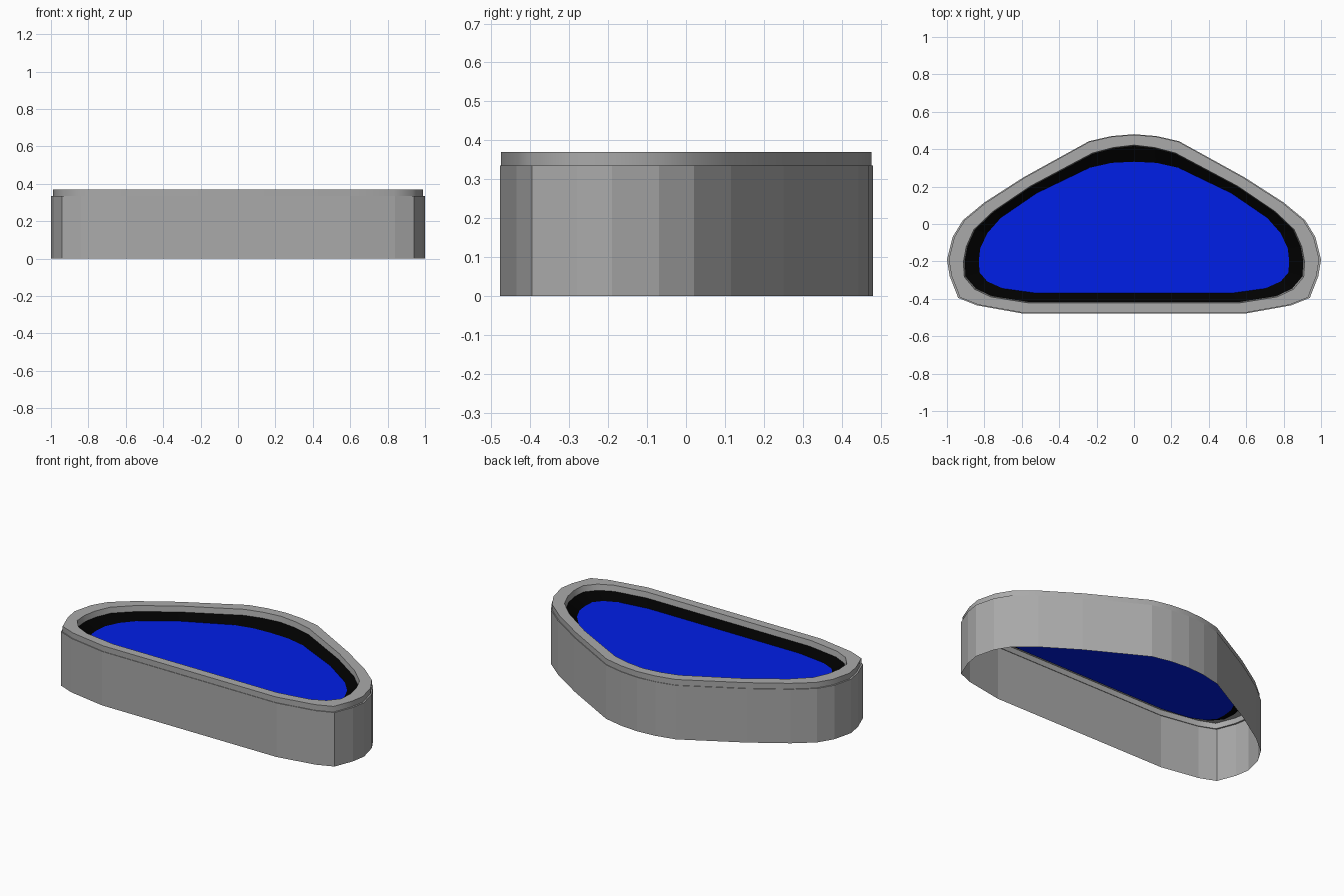
import bpy
import math

if "Cube" in bpy.data.objects:
    bpy.data.objects.remove(bpy.data.objects["Cube"])

# Right-hand half outlines, from the back centre round to the front
OUTER = [(0, .48), (.12, .47), (.24, .443), (.59, .25), (.80, .115), (.915, .02),
         (.97, -.07), (1, -.19), (.985, -.28), (.94, -.395), (.84, -.435), (.6, -.478)]
INNER = [(0, .417), (.11, .404), (.22, .375), (.55, .20), (.75, .065), (.85, -.03),
         (.89, -.12), (.905, -.20), (.90, -.28), (.845, -.345), (.76, -.385), (.56, -.417)]
PANE = [(0, .333), (.12, .327), (.24, .30), (.52, .165), (.71, .035), (.785, -.05),
        (.822, -.13), (.83, -.20), (.825, -.26), (.785, -.307), (.70, -.345), (.52, -.37)]
GREY = (.4, .4, .4, 1)
BLACK = (0, 0, 0, 1)
BLUE = (0, .013, .8, 1)


def ring(half, z, sx=1.0, sy=1.0):
    """Mirror a half outline into a closed loop at height z."""
    loop = half + [(-x, y) for x, y in reversed(half[1:])]
    return [(x * sx, y * sy, z) for x, y in loop]


def loft(name, rings, color, cap=False):
    """Bridge successive loops, optionally filling the last one."""
    n = len(rings[0])
    verts = [v for r in rings for v in r]
    faces = []
    for a in range(0, (len(rings) - 1) * n, n):
        for i in range(n):
            j = (i + 1) % n
            faces.append((a + j, a + i, a + n + i, a + n + j))
    if cap:
        start = (len(rings) - 1) * n
        faces.append(tuple(reversed(range(start, start + n))))
    mesh = bpy.data.meshes.new(name)
    mesh.from_pydata(verts, [], faces)
    obj = bpy.data.objects.new(name, mesh)
    bpy.context.collection.objects.link(obj)
    mat = bpy.data.materials.new(name + "_material")
    mat.diffuse_color = color
    mat.use_nodes = True
    mat.node_tree.nodes["Principled BSDF"].inputs["Base Color"].default_value = mat.diffuse_color
    mesh.materials.append(mat)
    return obj


# Open-bottomed side wall
loft("side_wall", [ring(OUTER, 0), ring(OUTER, .335)], GREY)

# Slightly inset raised rim with a flat top and an inner lip, smooth around its outline
rim = loft("rim", [ring(OUTER, .335), ring(OUTER, .335, .99, .993),
                   ring(OUTER, .37, .99, .993), ring(INNER, .37, 1.008, 1.012),
                   ring(INNER, .335)], GREY)
bpy.context.view_layer.objects.active = rim
rim.select_set(True)
bpy.ops.object.shade_smooth_by_angle(angle=math.radians(57))

# Black border sloping down to the pane
loft("border", [ring(INNER, .335), ring(PANE, .299)], BLACK)

# Sunken blue pane
loft("pane", [ring(PANE, .299)], BLUE, cap=True)
